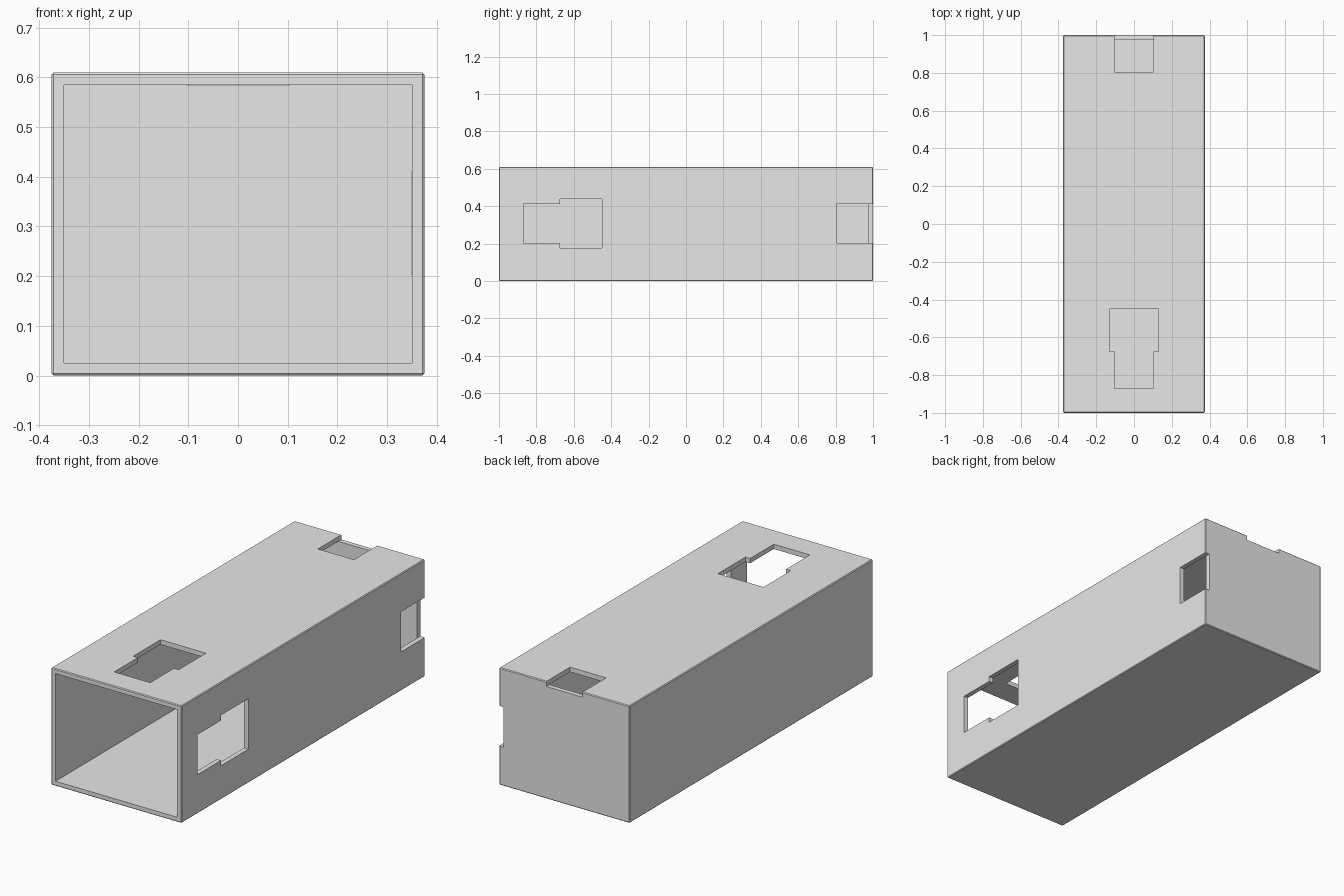
import bpy
import bmesh

old = bpy.data.objects.get("Cube")
if old:
    bpy.data.objects.remove(old, do_unlink=True)

W, L, H, T = 0.375, 1.0, 0.61, 0.025   # half width, half length, height, wall
MID = H / 2 + 0.002                    # height of the side openings

grey = bpy.data.materials.new("light grey")
grey.use_nodes = True
grey.diffuse_color = (0.8, 0.8, 0.8, 1)
grey.node_tree.nodes["Principled BSDF"].inputs["Base Color"].default_value = (0.8, 0.8, 0.8, 1)


def box(name, x, y, z, bevel=0):
    """Box from (min, max) ranges on each axis."""
    bm = bmesh.new()
    bmesh.ops.create_cube(bm, size=1)
    for v in bm.verts:
        for i, (lo, hi) in enumerate((x, y, z)):
            v.co[i] = hi if v.co[i] > 0 else lo
    if bevel:
        bmesh.ops.bevel(bm, geom=bm.edges[:], offset=bevel, segments=1,
                        affect='EDGES')
    mesh = bpy.data.meshes.new(name)
    bm.to_mesh(mesh)
    bm.free()
    mesh.materials.append(grey)
    obj = bpy.data.objects.new(name, mesh)
    bpy.context.collection.objects.link(obj)
    return obj


def cut(target, x, y, z):
    """Subtract a box from the target and discard the cutter."""
    cutter = box("cutter", x, y, z)
    cutter.hide_render = True
    mod = target.modifiers.new("cut", 'BOOLEAN')
    mod.operation = 'DIFFERENCE'
    mod.solver = 'EXACT'
    mod.object = cutter
    bpy.context.view_layer.objects.active = target
    bpy.ops.object.modifier_apply(modifier=mod.name)
    bpy.data.objects.remove(cutter, do_unlink=True)


# Outer sleeve with softened edges, hollowed from the open front
sleeve = box("sleeve", (-W, W), (-L, L), (0, H), bevel=0.004)
cut(sleeve, (-W + T, W - T), (-L - 0.1, L - T), (T, H - T))

# Stepped slot near the front and notch at the back: half width, y range
openings = [
    (0.104, (-0.87, -0.66)),
    (0.131, (-0.675, -0.45)),
    (0.104, (0.805, L + 0.1)),
]
depth = T + 0.001
for half, y in openings:
    cut(sleeve, (-half, half), y, (H - depth, H + 0.1))          # top wall
    cut(sleeve, (W - depth, W + 0.1), y, (MID - half, MID + half))  # left wall

for p in sleeve.data.polygons:
    p.use_smooth = False
